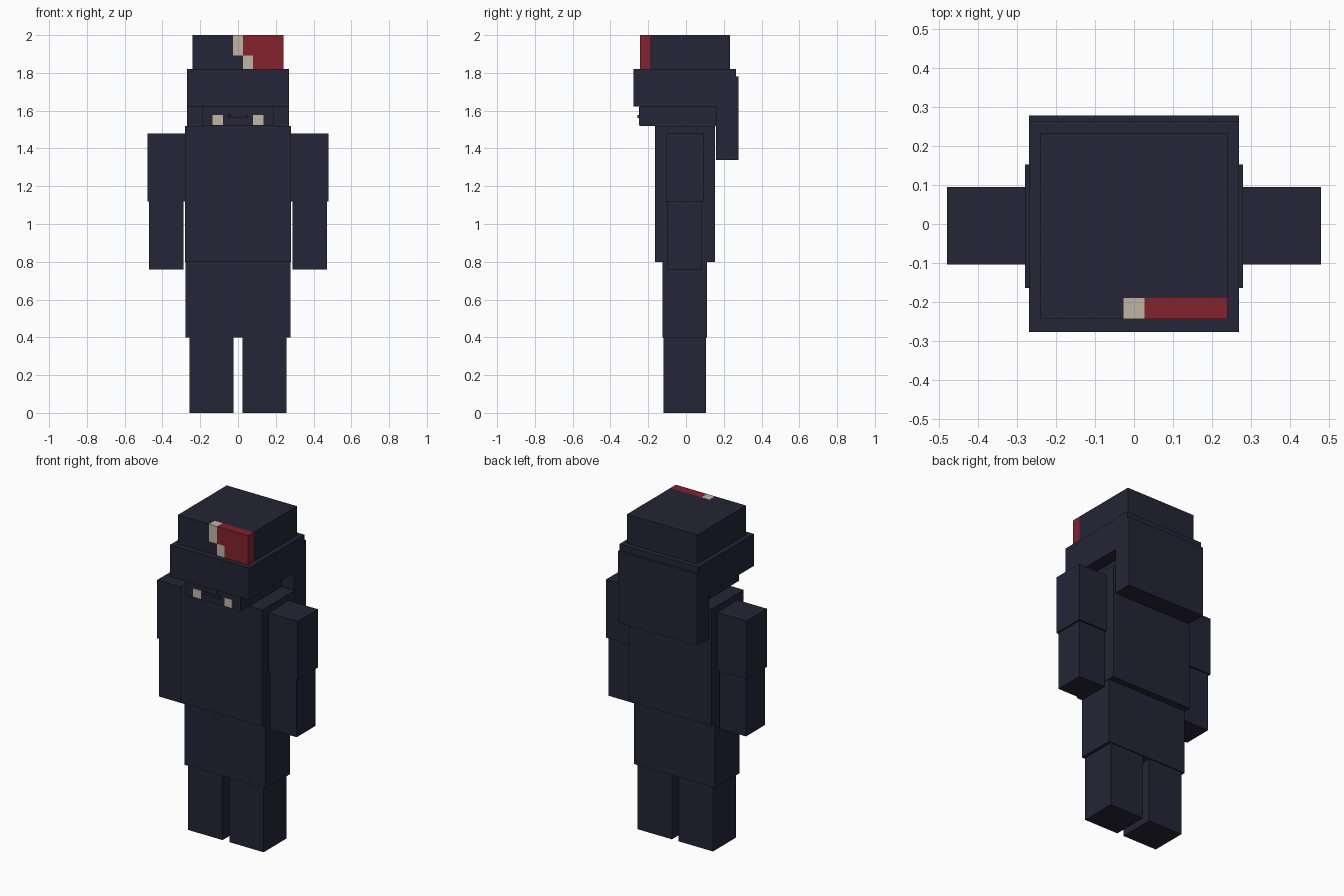
import bpy
import bmesh

cube = bpy.data.objects.get("Cube")
if cube:
    bpy.data.objects.remove(cube, do_unlink=True)


def material(name, rgb):
    mat = bpy.data.materials.new(name)
    mat.use_nodes = True
    mat.diffuse_color = (*rgb, 1)
    mat.node_tree.nodes["Principled BSDF"].inputs["Base Color"].default_value = (*rgb, 1)
    return mat


NAVY = material("dark navy", (0.018, 0.018, 0.037))
RED = material("deep red", (0.23, 0.016, 0.027))
CREAM = material("cream", (0.53, 0.46, 0.36))


def box(name, xs, ys, zs, mats=(NAVY,), cuts=(), rule=None):
    """Box from x, y, z ranges; cut by (axis, value) planes and coloured by a rule."""
    bm = bmesh.new()
    bmesh.ops.create_cube(bm, size=1)
    for v in bm.verts:
        v.co = [r[0] if c < 0 else r[1] for c, r in zip(v.co, (xs, ys, zs))]
    for axis, value in cuts:
        co, no = [0, 0, 0], [0, 0, 0]
        co[axis], no[axis] = value, 1
        bmesh.ops.bisect_plane(bm, geom=bm.verts[:] + bm.edges[:] + bm.faces[:],
                               plane_co=co, plane_no=no)
    if rule:
        for f in bm.faces:
            f.material_index = rule(f.calc_center_median())
    mesh = bpy.data.meshes.new(name)
    bm.to_mesh(mesh)
    bm.free()
    for m in mats:
        mesh.materials.append(m)
    obj = bpy.data.objects.new(name, mesh)
    bpy.context.collection.objects.link(obj)
    return obj


def pair(name, xs, ys, zs, mats=(NAVY,)):
    box("left_" + name, xs, ys, zs, mats)
    box("right_" + name, (-xs[1], -xs[0]), ys, zs, mats)


# Body and limbs
box("torso", (-0.28, 0.28), (-0.164, 0.153), (0.8, 1.52))
box("hips", (-0.277, 0.277), (-0.125, 0.112), (0.4, 0.8))
pair("leg", (0.023, 0.258), (-0.118, 0.105), (0, 0.4))
pair("upper_arm", (0.279, 0.48), (-0.104, 0.095), (1.12, 1.48))
pair("forearm", (0.288, 0.47), (-0.098, 0.085), (0.76, 1.12))

# Head and face
box("head", (-0.19, 0.19), (-0.245, 0.16), (1.52, 1.63))
box("nose", (-0.032, 0.032), (-0.25, -0.24), (1.578, 1.62))
box("nose_tip", (-0.052, 0.052), (-0.256, -0.24), (1.56, 1.578))
pair("eye", (0.08, 0.134), (-0.248, -0.243), (1.524, 1.576), (CREAM,))

# Hat
box("hat_band", (-0.27, 0.27), (-0.277, 0.264), (1.622, 1.82))
box("neck_flap", (-0.27, 0.27), (0.16, 0.278), (1.34, 1.782))


def badge_colour(c):
    if c.y > -0.19 or c.x < -0.027:
        return 0
    upper = c.z > 1.893
    if c.x < 0.027:
        return 2 if upper else 0
    return 2 if c.x < 0.08 and not upper else 1


box("hat_crown", (-0.24, 0.24), (-0.244, 0.233), (1.82, 2), (NAVY, RED, CREAM),
    ((0, -0.027), (0, 0.027), (0, 0.08), (1, -0.19), (2, 1.893)), badge_colour)
